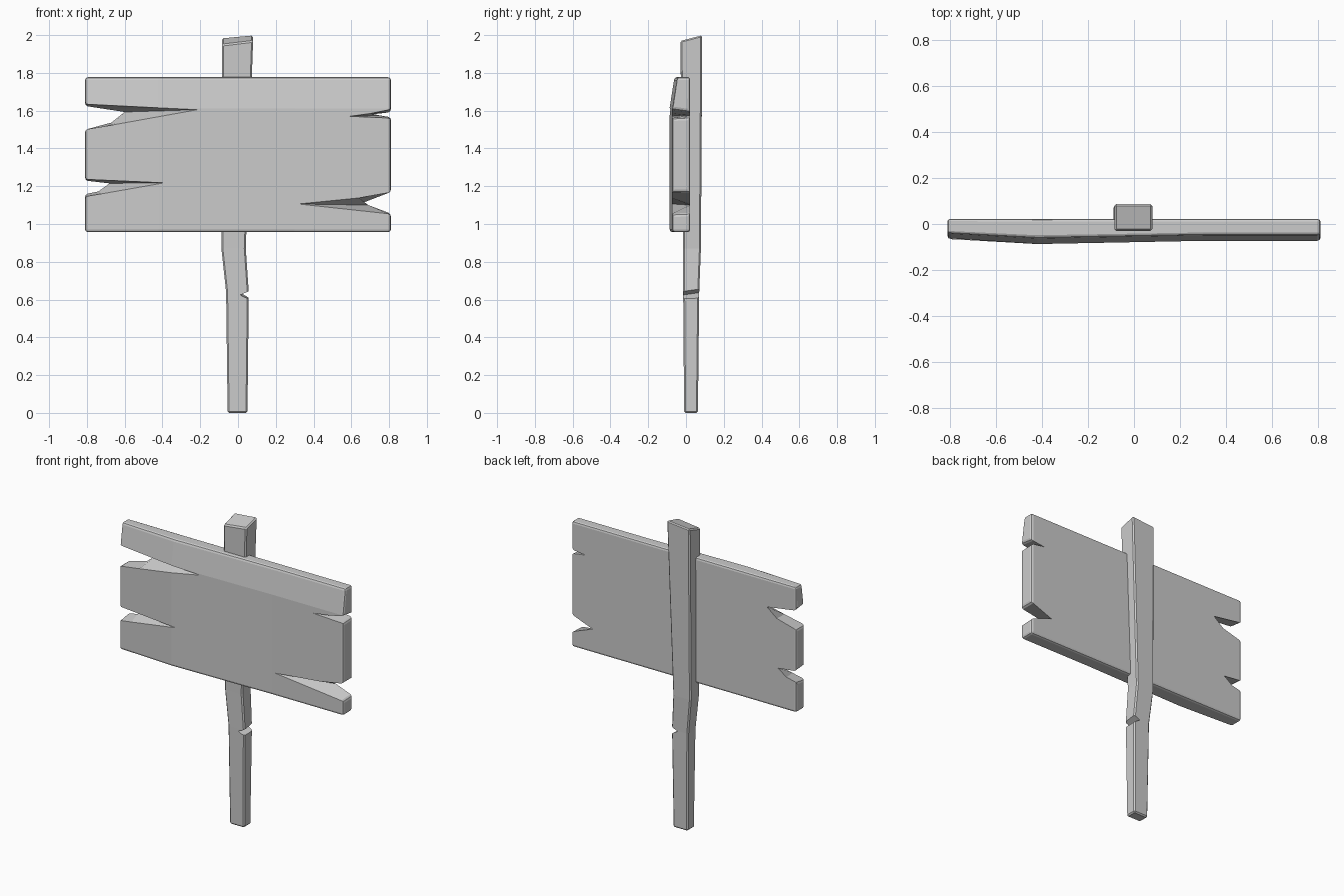
import bpy, bmesh
from mathutils import Vector

if "Cube" in bpy.data.objects:
    bpy.data.objects.remove(bpy.data.objects["Cube"])


def lerp_table(v, table):
    for (a, ya), (b, yb) in zip(table, table[1:]):
        if v <= b:
            return ya + (yb - ya) * max(0, (v - a) / (b - a))
    return table[-1][1]


def add_object(name, bm):
    bmesh.ops.recalc_face_normals(bm, faces=bm.faces[:])
    mesh = bpy.data.meshes.new(name)
    bm.to_mesh(mesh)
    bm.free()
    obj = bpy.data.objects.new(name, mesh)
    bpy.context.collection.objects.link(obj)
    return obj


def loft(bm, rings):
    """Join rings of equal length into a closed solid."""
    vs = [[bm.verts.new(p) for p in ring] for ring in rings]
    n = len(vs[0])
    for a, b in zip(vs, vs[1:]):
        for i in range(n):
            j = (i + 1) % n
            bm.faces.new((a[i], a[j], b[j], b[i]))
    bm.faces.new(vs[0])
    bm.faces.new(vs[-1])
    bmesh.ops.recalc_face_normals(bm, faces=bm.faces[:])


# Board: splits run deep on the front face and shallow on the back face
L, TOP, BOT, BACK, FRONT = 0.81, 1.777, 0.957, 0.022, -0.08
front = [(-L, TOP), (-L, 1.635), (-0.215, 1.605), (-0.66, 1.525), (-L, 1.5),
         (-L, 1.237), (-0.39, 1.218), (-0.72, 1.16), (-L, 1.145),
         (-L, BOT), (L, BOT),
         (L, 1.052), (0.32, 1.106), (0.64, 1.138), (L, 1.168),
         (L, 1.56), (0.59, 1.57), (0.7, 1.585), (L, 1.607), (L, TOP)]
back = [(-L, TOP), (-L, 1.625), (-0.6, 1.593), (-0.67, 1.537), (-L, 1.5),
        (-L, 1.23), (-0.68, 1.215), (-0.74, 1.172), (-L, 1.158),
        (-L, BOT), (L, BOT),
        (L, 1.055), (0.69, 1.1), (0.655, 1.11), (L, 1.168),
        (L, 1.565), (0.75, 1.575), (0.71, 1.58), (L, 1.593), (L, TOP)]
bm = bmesh.new()
loft(bm, [[(x, FRONT, z) for x, z in front], [(x, BACK, z) for x, z in back]])


def on_rim(e):
    return (all(abs(v.co.x) > L - 1e-4 for v in e.verts)
            or all(v.co.z > TOP - 1e-4 for v in e.verts)
            or all(v.co.z < BOT + 1e-4 for v in e.verts))


bmesh.ops.bevel(bm, geom=[e for e in bm.edges if on_rim(e)], offset=0.015,
                segments=2, profile=0.5, affect='EDGES')

# Board: cut crease lines, then warp the front face along them
for co, no in (((-0.42, 0, 0), (1, 0, 0)), ((0.3, 0, 0), (1, 0, 0)),
               ((0, 0, 1.612), (0, 0, 1))):
    bmesh.ops.bisect_plane(bm, geom=bm.verts[:] + bm.edges[:] + bm.faces[:],
                           plane_co=co, plane_no=no)
for v in bm.verts:
    y = lerp_table(v.co.x, [(-L, -0.065), (-0.42, -0.087), (0.3, -0.073), (L, -0.073)])
    y += lerp_table(v.co.z, [(1.612, 0), (TOP, 0.026)])
    v.co.y = BACK - (BACK - v.co.y) / (BACK - FRONT) * (BACK - y)
add_object("sign_board", bm)

# Post: a crooked rectangular stake with a slanted top
sections = [(-0.055, 0.05, -0.01, 0.063, 0.005), (-0.063, 0.057, -0.015, 0.07, 0.64),
            (-0.088, 0.041, -0.015, 0.079, 0.87), (-0.085, 0.08, -0.03, 0.086, 1.97)]
rings = [[(x0, y0, z), (x1, y0, z), (x1, y1, z), (x0, y1, z)]
         for x0, x1, y0, y1, z in sections]
for ring, heights in ((rings[0], (0, 0, 0, 0)), (rings[-1], (1.95, 1.97, 2.0, 1.985))):
    ring[:] = [(x, y, h) for (x, y, _), h in zip(ring, heights)]
bm = bmesh.new()
loft(bm, rings)
sharp = [e for e in bm.edges if e.calc_face_angle() > 0.7]
bmesh.ops.bevel(bm, geom=sharp, offset=0.008, segments=1, affect='EDGES')
post = add_object("post", bm)

# Chip cut into the right side of the post
bm = bmesh.new()
loft(bm, [[(0.012, y, 0.622 + s), (0.09, y, 0.597), (0.09, y, 0.655 + s)]
          for y, s in ((-0.06, -0.004), (0.12, 0.022))])
cutter = add_object("chip_cutter", bm)
cutter.hide_render = True
cutter.hide_set(True)
mod = post.modifiers.new("chip", 'BOOLEAN')
mod.object = cutter
mod.operation = 'DIFFERENCE'
mod.solver = 'EXACT'
